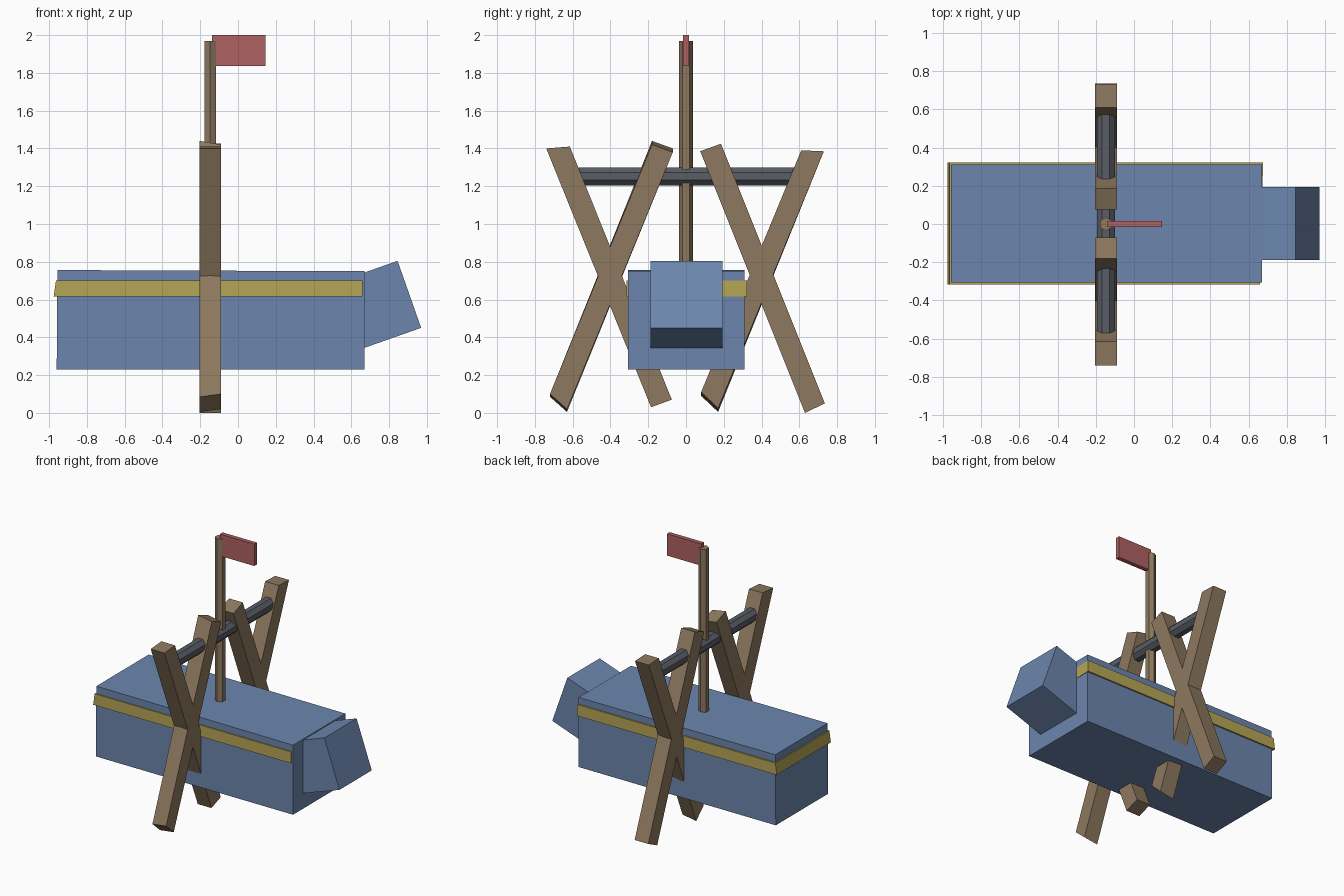
import bpy, bmesh
from math import radians
from mathutils import Matrix, Vector

if "Cube" in bpy.data.objects:
    bpy.data.objects.remove(bpy.data.objects["Cube"])


def material(name, rgb):
    m = bpy.data.materials.new(name)
    m.diffuse_color = (*rgb, 1)
    m.use_nodes = True
    m.node_tree.nodes["Principled BSDF"].inputs["Base Color"].default_value = m.diffuse_color
    return m


BLUE = material("blue paint", (0.15, 0.24, 0.42))
WOOD = material("wood", (0.27, 0.19, 0.115))
YELLOW = material("yellow trim", (0.47, 0.38, 0.09))
RED = material("red cloth", (0.42, 0.12, 0.12))
IRON = material("iron", (0.10, 0.11, 0.13))


def finish(name, bm, mat):
    bmesh.ops.recalc_face_normals(bm, faces=bm.faces)
    me = bpy.data.meshes.new(name)
    bm.to_mesh(me)
    bm.free()
    me.materials.append(mat)
    ob = bpy.data.objects.new(name, me)
    bpy.context.collection.objects.link(ob)
    return ob


def box(name, lo, hi, mat, nudge=None):
    """Box between two corners; nudge(v) shifts corners for a hand-cut look."""
    lo, hi = Vector(lo), Vector(hi)
    bm = bmesh.new()
    bmesh.ops.create_cube(bm, size=1)
    for v in bm.verts:
        s = v.co * 2
        v.co = [(lo[i] + hi[i]) / 2 + v.co[i] * (hi[i] - lo[i]) for i in range(3)]
        if nudge:
            v.co += Vector(nudge(s))
    return finish(name, bm, mat)


def rod(name, sides, radius, length, matrix, mat):
    bm = bmesh.new()
    bmesh.ops.create_cone(bm, cap_ends=True, segments=sides, radius1=radius,
                          radius2=radius, depth=length, matrix=matrix)
    return finish(name, bm, mat)


def beam(name, outline, slant):
    """Prism along x from a y-z outline; slant shifts the end cuts (bottom, top) on the +x side."""
    bm = bmesh.new()
    sides = []
    for x, k in ((-0.203, 0), (-0.09, 1)):
        sides.append([bm.verts.new((x, y, z + k * slant[0 if z < 0.7 else 1]))
                      for y, z in outline])
    a, b = sides
    bm.faces.new(a)
    bm.faces.new(b)
    for i in range(4):
        j = (i + 1) % 4
        bm.faces.new((a[i], a[j], b[j], b[i]))
    return finish(name, bm, WOOD)


# Trunk body and the trim band around it
box("body", (-0.96, -0.307, 0.23), (0.67, 0.311, 0.753), BLUE,
    lambda s: (0.004 if s.x < 0 and s.z > 0 else 0, 0, -0.003 * s.x if s.z > 0 else 0))
box("trim_band", (-0.97, -0.316, 0.615), (0.667, 0.322, 0.70), YELLOW,
    lambda s: (0.008 * s.y if s.x > 0 else 0.006 * s.z, 0, 0))

# Tilted block at the front end
head = box("head", (-0.188, -0.187, -0.188), (0.188, 0.194, 0.188), BLUE)
head.matrix_world = Matrix.Translation((0.73, 0, 0.565)) @ Matrix.Rotation(radians(-19.4), 4, 'Y')

# Two crossed pairs of support beams
beam("right_outer_beam", [(0.63, 0.0), (0.735, 0.05), (0.185, 1.425), (0.075, 1.385)], (0.0, 0.0))
beam("right_inner_beam", [(0.08, 0.09), (0.17, 0.005), (0.73, 1.385), (0.61, 1.39)], (0.02, 0.0))
beam("left_outer_beam", [(-0.72, 0.085), (-0.63, 0.005), (-0.07, 1.40), (-0.18, 1.44)], (0.015, -0.02))
beam("left_inner_beam", [(-0.185, 0.03), (-0.075, 0.07), (-0.615, 1.41), (-0.74, 1.40)], (0.0, 0.0))

# Crossbar through the tops of the beams
rod("axle", 8, 0.051, 1.18, Matrix.Translation((-0.147, 0, 1.252))
    @ Matrix.Rotation(radians(90), 4, 'X') @ Matrix.Rotation(radians(22.5), 4, 'Z'), IRON)

# Flag mast and flag
rod("mast", 6, 0.036, 1.27, Matrix.Translation((-0.147, 0, 1.335)), WOOD)
box("flag", (-0.138, -0.016, 1.837), (0.146, 0.016, 2.0), RED)
